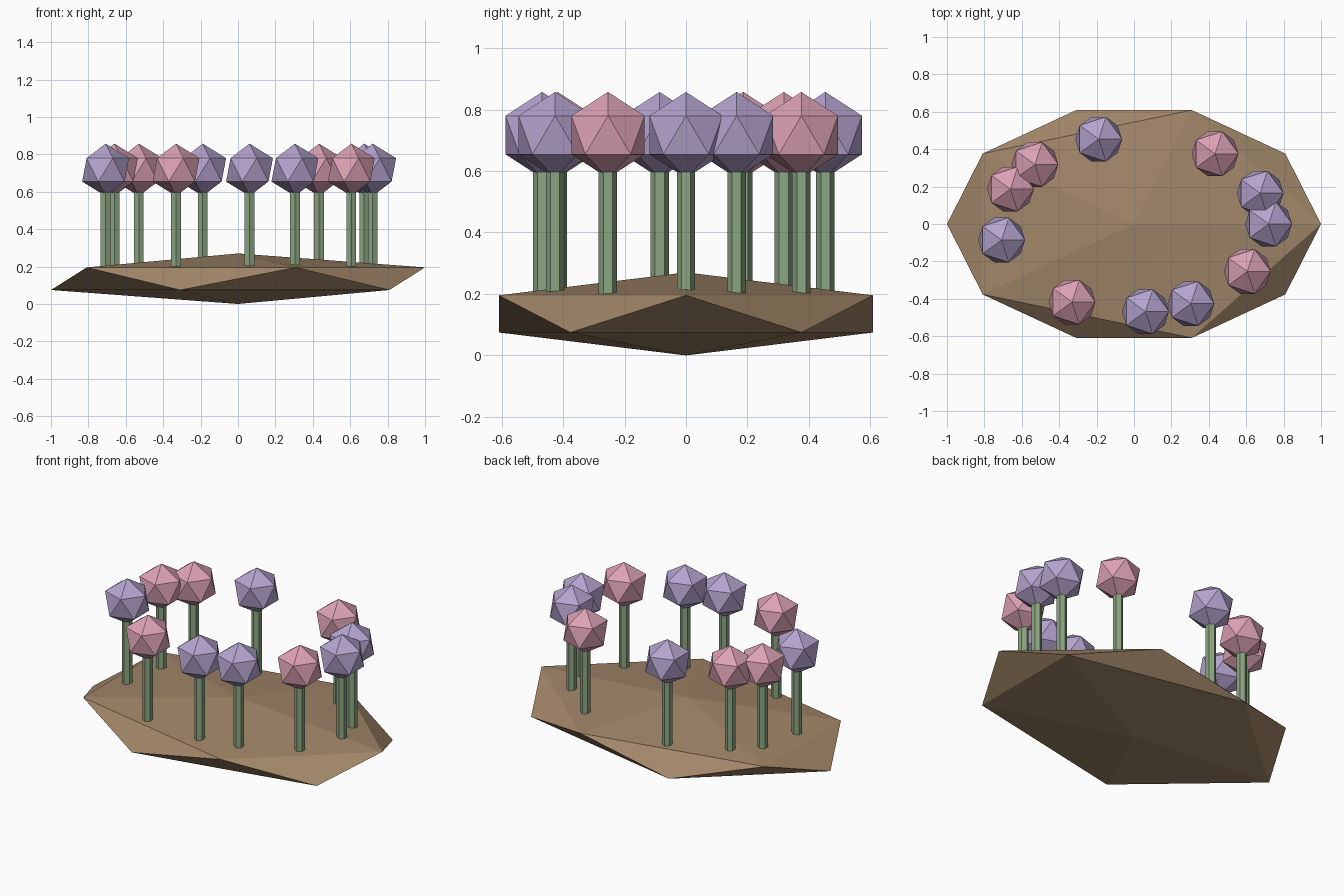
import bpy
from math import radians, cos, sin

if "Cube" in bpy.data.objects:
    bpy.data.objects.remove(bpy.data.objects["Cube"])


def material(name, rgb):
    m = bpy.data.materials.new(name)
    m.diffuse_color = (*rgb, 1)
    m.use_nodes = True
    m.node_tree.nodes["Principled BSDF"].inputs["Base Color"].default_value = m.diffuse_color
    return m


soil = material("soil", (0.36, 0.24, 0.14))
green = material("stem_green", (0.26, 0.38, 0.22))
purple = material("purple", (0.46, 0.37, 0.62))
pink = material("pink", (0.72, 0.36, 0.46))


def finish(name, mat):
    ob = bpy.context.object
    ob.name = name
    ob.data.materials.append(mat)
    return ob


# Flattened oval mound (stretched icosahedron)
bpy.ops.mesh.primitive_ico_sphere_add(subdivisions=1, radius=1, location=(0, 0, 0.135))
mound = finish("soil_mound", soil)
mound.scale = (1.118, 0.716, 0.135)


# One flower: hexagonal stem with a faceted ball on top
def flower(i, x, y, colour):
    bottom, top = 0.18, 0.62
    bpy.ops.mesh.primitive_cylinder_add(vertices=6, radius=0.03, depth=top - bottom,
                                        location=(x, y, (bottom + top) / 2))
    finish(f"flower_stem_{i}", green)
    bpy.ops.mesh.primitive_ico_sphere_add(subdivisions=1, radius=0.14, location=(x, y, 0.717))
    finish(f"flower_head_{i}", colour)


# Flowers placed unevenly around an oval: angle and colour
ring = [(0, purple), (20.5, purple), (53, pink), (105.2, purple), (137.4, pink),
        (156.6, pink), (190.5, purple), (242.6, pink), (274.9, purple),
        (295, purple), (327.3, pink)]
for i, (angle, colour) in enumerate(ring, 1):
    a = radians(angle)
    flower(i, 0.72 * cos(a), 0.47 * sin(a), colour)
